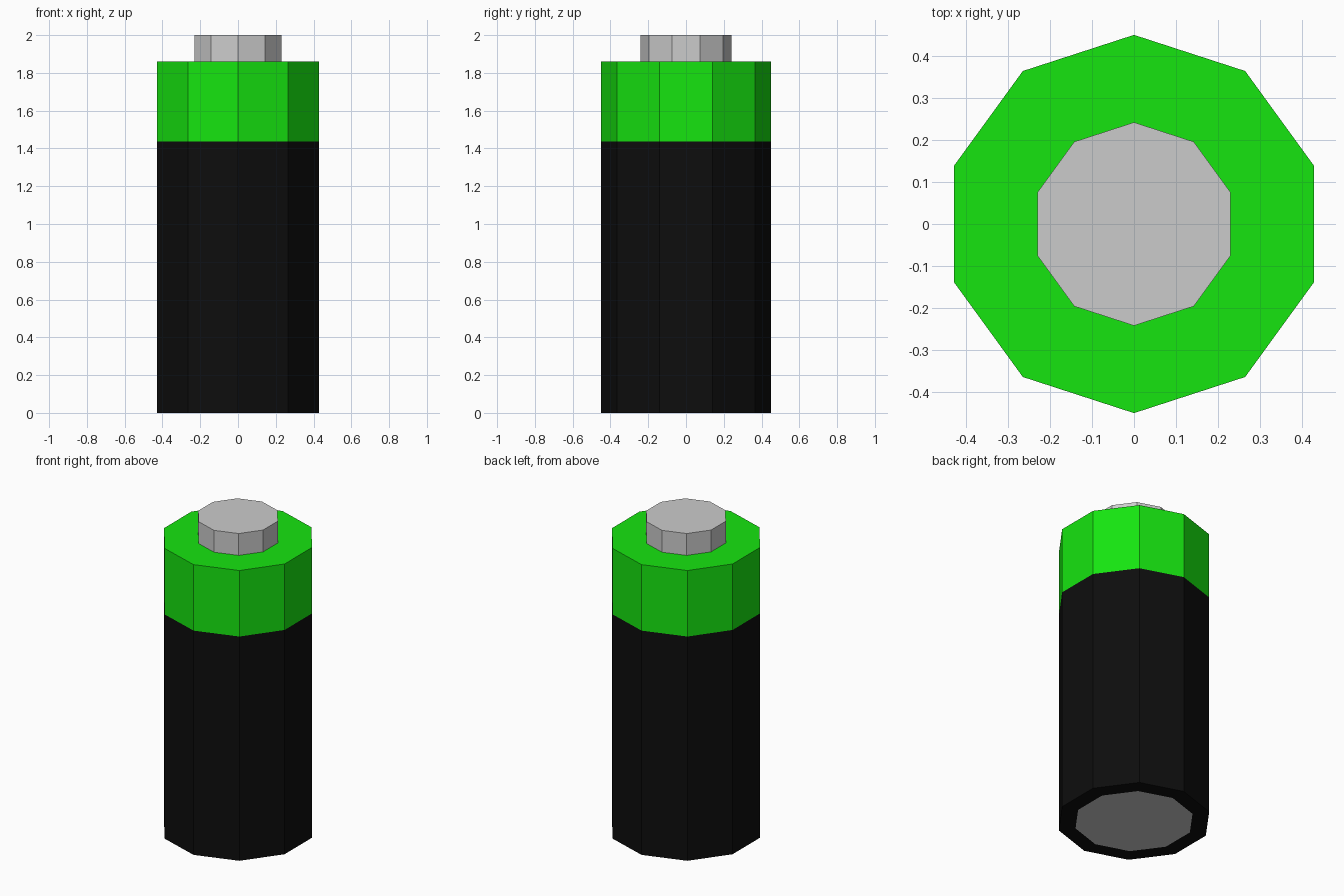
import bpy, bmesh, math

if "Cube" in bpy.data.objects:
    bpy.data.objects.remove(bpy.data.objects["Cube"])

SIDES = 10

def material(name, rgb):
    m = bpy.data.materials.new(name)
    m.diffuse_color = (*rgb, 1)
    m.use_nodes = True
    m.node_tree.nodes["Principled BSDF"].inputs["Base Color"].default_value = m.diffuse_color
    return m

def lathe(name, profile, mat=None):
    """Revolve (radius, z) points, listed bottom to top along the outside; radius 0 closes to a flat cap."""
    bm = bmesh.new()
    rings = []
    for r, z in profile:
        rings.append([bm.verts.new((r * math.cos(a), r * math.sin(a), z))
                      for a in (math.pi / 2 + 2 * math.pi * i / SIDES for i in range(SIDES))] if r else None)
    for low, high in zip(rings, rings[1:]):
        if low is None:
            bm.faces.new(high[::-1])
        elif high is None:
            bm.faces.new(low)
        else:
            for i in range(SIDES):
                j = (i + 1) % SIDES
                bm.faces.new((low[i], low[j], high[j], high[i]))
    mesh = bpy.data.meshes.new(name)
    bm.to_mesh(mesh)
    bm.free()
    if mat:
        mesh.materials.append(mat)
    obj = bpy.data.objects.new(name, mesh)
    bpy.context.collection.objects.link(obj)
    return obj

black = material("black", (0.004, 0.004, 0.004))
green = material("green", (0.008, 0.78, 0.005))

# Flat contact under the cell
lathe("base_contact", [(0, 0), (0.35, 0)])
# Black sleeve with its bottom rim
lathe("black_sleeve", [(0.35, 0), (0.45, 0), (0.45, 1.437)], black)
# Green band with its top shoulder
lathe("green_band", [(0.45, 1.437), (0.45, 1.86), (0.242, 1.86)], green)
# Raised terminal on top
lathe("top_terminal", [(0.242, 1.86), (0.242, 2.0), (0, 2.0)])
